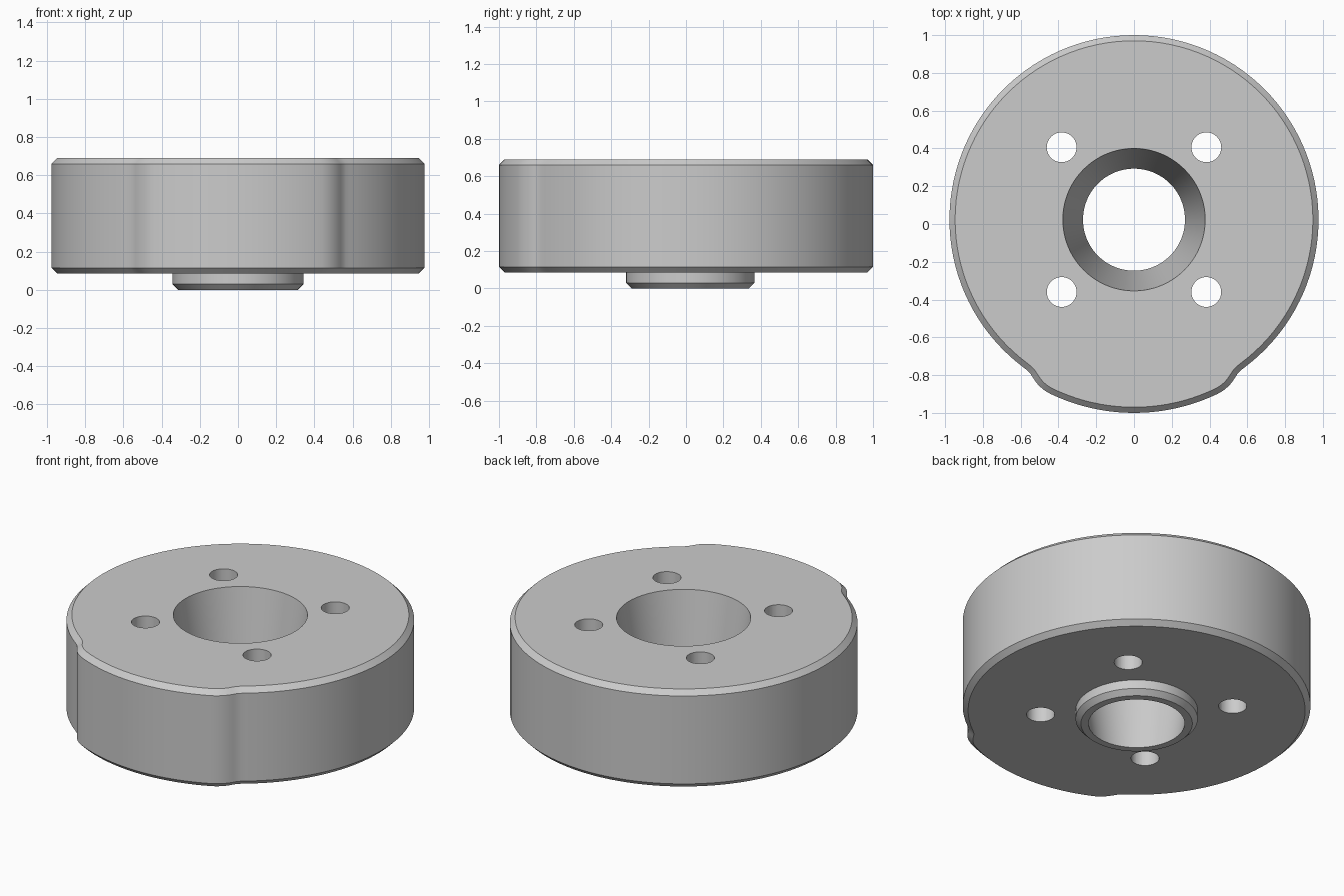
import bpy
import bmesh
from math import sin, cos, radians, hypot
from mathutils import Vector, Matrix

cube = bpy.data.objects.get("Cube")
if cube:
    bpy.data.objects.remove(cube, do_unlink=True)

AXIS_Y = 0.023           # centre of the round body
BODY_R, LOBE_R = 0.977, 1.023
CORNER_R, LOBE_ANGLE = 0.22, 25.5
CHAMFER = 0.03
TOP, BASE = 0.69, 0.085

steel = bpy.data.materials.new("light_grey_metal")
steel.use_nodes = True
grey = (0.6, 0.6, 0.6, 1)
steel.diffuse_color = grey
steel.node_tree.nodes["Principled BSDF"].inputs["Base Color"].default_value = grey


def polar(angle, r):
    """Point at an angle in degrees, measured from the front."""
    a = radians(angle)
    return Vector((r * sin(a), -r * cos(a)))


# Half outline: raised front lobe, rounded lobe corner, round body
half = [polar(LOBE_ANGLE * i / 10, LOBE_R) for i in range(10)]
corner = polar(LOBE_ANGLE, LOBE_R - CORNER_R)
half += [corner + polar(LOBE_ANGLE + (60 - LOBE_ANGLE) * i / 6, CORNER_R) for i in range(7)]
half += [polar(34, 0.982), polar(35.3, 0.978)]
half += [polar(36.8 + (180 - 36.8) * i / 48, BODY_R) for i in range(49)]
outline = half + [Vector((-p.x, p.y)) for p in reversed(half[1:-1])]
count = len(outline)


def inset(points, d):
    result = []
    for i, p in enumerate(points):
        t = (points[(i + 1) % count] - points[i - 1]).normalized()
        result.append(p + Vector((-t.y, t.x)) * d)
    return result


def circle(r):
    return [p.normalized() * r for p in outline]


# Closed section: bore, hub, chamfered body, back to the tapered bore
small = inset(outline, CHAMFER)
section = [
    (circle(0.27), 0), (circle(0.313), 0), (circle(0.343), CHAMFER),
    (circle(0.343), BASE), (small, BASE), (outline, BASE + CHAMFER),
    (outline, TOP - CHAMFER), (small, TOP), (circle(0.377), TOP),
]
bm = bmesh.new()
rings = [[bm.verts.new((p.x, p.y + AXIS_Y, z)) for p in pts] for pts, z in section]
for k, ring in enumerate(rings):
    after = rings[(k + 1) % len(rings)]
    for i in range(count):
        j = (i + 1) % count
        bm.faces.new((ring[i], ring[j], after[j], after[i]))
bmesh.ops.recalc_face_normals(bm, faces=bm.faces)
mesh = bpy.data.meshes.new("flanged_disc")
bm.to_mesh(mesh)
bm.free()
disc = bpy.data.objects.new("flanged_disc", mesh)
bpy.context.collection.objects.link(disc)
mesh.materials.append(steel)

# Four bolt holes
bm = bmesh.new()
for sx in (-1, 1):
    for sy in (-1, 1):
        place = Matrix.Translation((sx * 0.383, AXIS_Y + sy * 0.383, 0.4))
        bmesh.ops.create_cone(bm, cap_ends=True, segments=40, radius1=0.079,
                              radius2=0.079, depth=1.2, matrix=place)
cut_mesh = bpy.data.meshes.new("bolt_hole_cutter")
bm.to_mesh(cut_mesh)
bm.free()
cut_mesh.materials.append(steel)
cutter = bpy.data.objects.new("bolt_hole_cutter", cut_mesh)
cutter.hide_render = True
bpy.context.collection.objects.link(cutter)

mod = disc.modifiers.new("bolt_holes", "BOOLEAN")
mod.operation = "DIFFERENCE"
mod.solver = "EXACT"
mod.object = cutter
bpy.ops.object.select_all(action="DESELECT")
disc.select_set(True)
bpy.context.view_layer.objects.active = disc
bpy.ops.object.modifier_apply(modifier=mod.name)
bpy.data.objects.remove(cutter, do_unlink=True)
bpy.ops.object.shade_smooth_by_angle(angle=radians(30))
